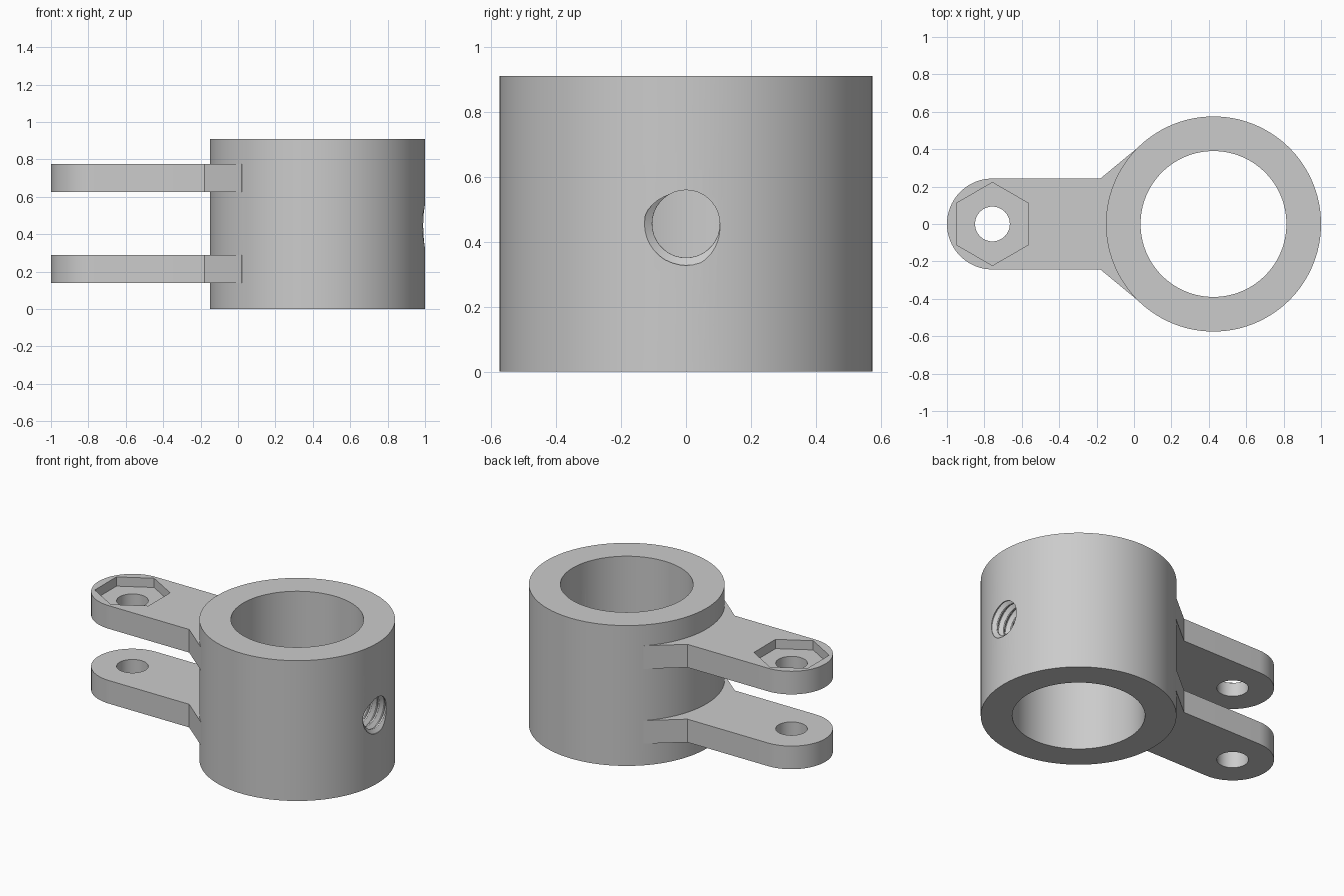
import bpy
import bmesh
from math import cos, sin, pi, radians, sqrt

cube = bpy.data.objects.get("Cube")
if cube:
    bpy.data.objects.remove(cube, do_unlink=True)

# Main dimensions
RING_X, RING_R, BORE_R, HEIGHT = 0.425, 0.575, 0.39, 0.91
END_X, END_R, BOLT_R = -0.757, 0.243, 0.093
ARM_T = 0.15
ARM_LEVELS = {"lower": 0.14, "upper": 0.625}
POCKET_DEPTH = 0.06

grey = bpy.data.materials.new("plain_grey")
grey.use_nodes = True
grey.diffuse_color = (0.6, 0.6, 0.6, 1)
grey.node_tree.nodes["Principled BSDF"].inputs["Base Color"].default_value = (0.6, 0.6, 0.6, 1)


def finish(name, bm):
    bmesh.ops.recalc_face_normals(bm, faces=bm.faces[:])
    mesh = bpy.data.meshes.new(name)
    bm.to_mesh(mesh)
    bm.free()
    mesh.materials.append(grey)
    obj = bpy.data.objects.new(name, mesh)
    bpy.context.collection.objects.link(obj)
    return obj


def prism(name, outline, z0, z1):
    """Extrude a flat outline from z0 up to z1."""
    bm = bmesh.new()
    face = bm.faces.new([bm.verts.new((x, y, z0)) for x, y in outline])
    top = bmesh.ops.extrude_face_region(bm, geom=[face])["geom"]
    verts = [g for g in top if isinstance(g, bmesh.types.BMVert)]
    bmesh.ops.translate(bm, verts=verts, vec=(0, 0, z1 - z0))
    return finish(name, bm)


def circle(x, r, n, start=0.0):
    return [(x + r * cos(start + 2 * pi * i / n), r * sin(start + 2 * pi * i / n))
            for i in range(n)]


def combine(target, tool, operation):
    """Apply a boolean, then discard the tool."""
    tool.hide_render = True
    mod = target.modifiers.new("combine", "BOOLEAN")
    mod.object, mod.operation, mod.solver = tool, operation, "EXACT"
    bpy.context.view_layer.objects.active = target
    bpy.ops.object.modifier_apply(modifier=mod.name)
    bpy.data.objects.remove(tool, do_unlink=True)


def thread_cutter(x0, x1, minor, major, pitch, z, n=36):
    """Tube with a helical V groove; its triangles follow the helix."""
    bm = bmesh.new()
    step = pitch / n
    groove_x, groove_angle = 0.993, radians(235)
    rings = []
    for k in range(int((x1 - x0) / step) + 1):
        x = x0 + k * step
        ring = []
        for i in range(n):
            a = 2 * pi * i / n
            phase = ((x - groove_x) / pitch - (a - groove_angle) / (2 * pi)) % 1
            depth = 1 - min(phase, 1 - phase) * 2
            depth = min(max((depth - 0.2) / 0.68, 0), 1)
            r = minor + (major - minor) * depth
            ring.append(bm.verts.new((x, r * cos(a), z + r * sin(a))))
        rings.append(ring)
    for low, high in zip(rings, rings[1:]):
        for i in range(n):
            j = (i + 1) % n
            bm.faces.new((low[i], low[j], high[j]))
            bm.faces.new((low[i], high[j], high[i]))
    bm.faces.new(rings[0])
    bm.faces.new(rings[-1])
    return finish("thread_cutter", bm)


# Clamp ring
bracket = prism("ring_bracket", circle(RING_X, RING_R, 144), 0, HEIGHT)

# Two parallel arms: rounded end, straight sides, flared root inside the ring
end_arc = [(END_X + END_R * cos(pi / 2 + pi * i / 40), END_R * sin(pi / 2 + pi * i / 40))
           for i in range(41)]
flare_x = 0.02
flare_y = sqrt(RING_R ** 2 - (RING_X - flare_x) ** 2)
root = [(-0.18, -END_R), (flare_x, -flare_y), (0.2, -flare_y),
        (0.2, flare_y), (flare_x, flare_y), (-0.18, END_R)]
for level, z in ARM_LEVELS.items():
    combine(bracket, prism(level + "_arm", end_arc + root, z, z + ARM_T), "UNION")

# Ring bore and bolt holes
combine(bracket, prism("bore_cutter", circle(RING_X, BORE_R, 128), -0.1, HEIGHT + 0.1), "DIFFERENCE")
combine(bracket, prism("bolt_cutter", circle(END_X, BOLT_R, 48), -0.1, HEIGHT + 0.1), "DIFFERENCE")

# Hexagonal nut pocket in the top of the upper arm
arm_top = ARM_LEVELS["upper"] + ARM_T
combine(bracket, prism("nut_cutter", circle(END_X, 0.222, 6, pi / 2),
                       arm_top - POCKET_DEPTH, arm_top + 0.1), "DIFFERENCE")

# Threaded set-screw hole through the outer wall
combine(bracket, thread_cutter(0.74, 1.06, 0.104, 0.128, 0.051, HEIGHT / 2), "DIFFERENCE")

# Smooth curved walls, sharp rims
bpy.ops.object.select_all(action="DESELECT")
bracket.select_set(True)
bpy.context.view_layer.objects.active = bracket
bpy.ops.object.shade_smooth_by_angle(angle=radians(25))
